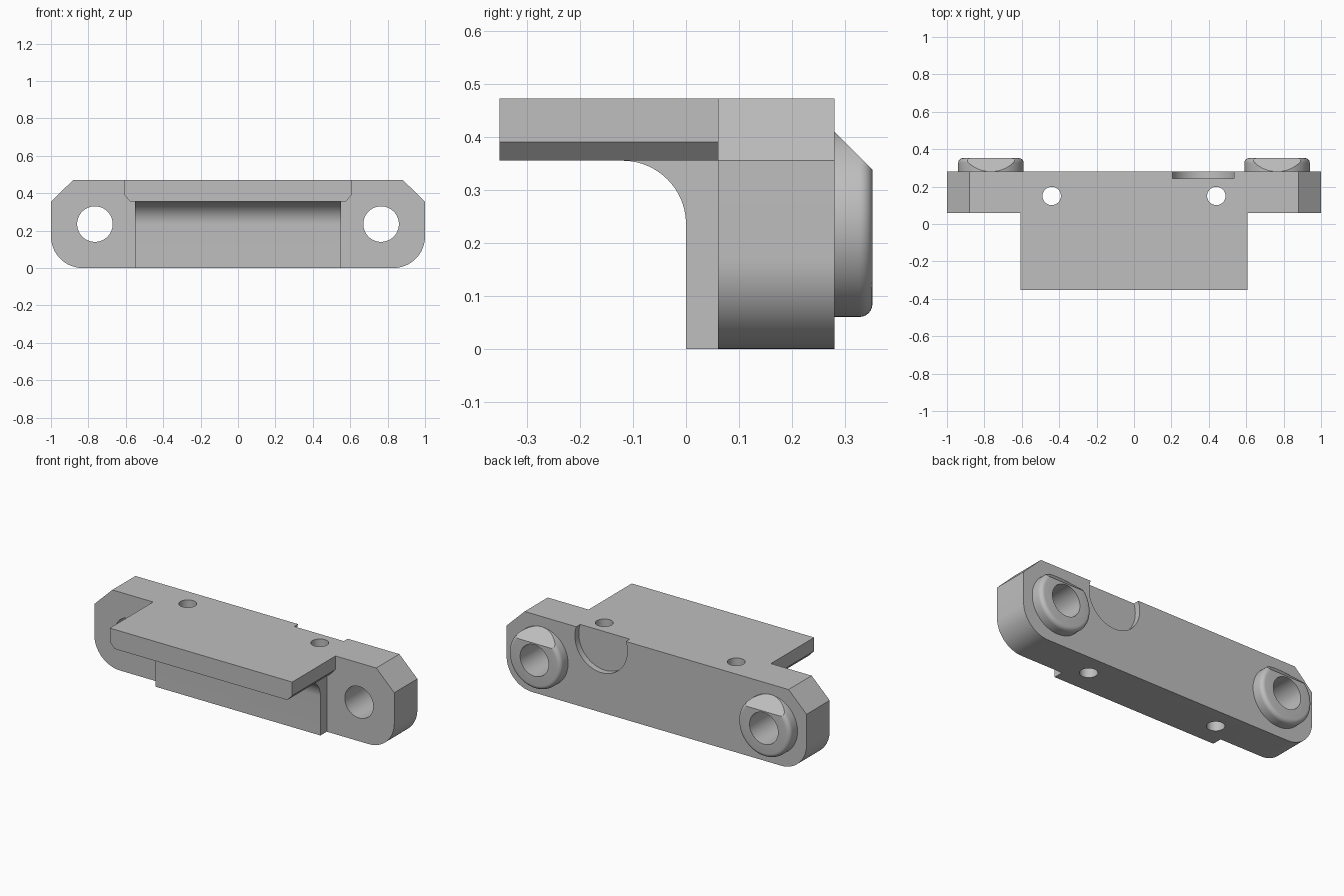
import bpy, bmesh, math

if "Cube" in bpy.data.objects:
    bpy.data.objects.remove(bpy.data.objects["Cube"])

grey = bpy.data.materials.new("plain_grey")
grey.diffuse_color = (0.52, 0.52, 0.52, 1)
grey.use_nodes = True
grey.node_tree.nodes["Principled BSDF"].inputs["Base Color"].default_value = grey.diffuse_color


def arc(cx, cy, r, a0, a1, n):
    return [(cx + r * math.cos(math.radians(a0 + (a1 - a0) * i / n)),
             cy + r * math.sin(math.radians(a0 + (a1 - a0) * i / n))) for i in range(n + 1)]


def circle(cx, cy, r, n=64):
    return arc(cx, cy, r, 0, 360, n)[:-1]


def loft(name, rings):
    """Solid through a list of equal-length rings of 3D points, capped at both ends."""
    bm = bmesh.new()
    loops = [[bm.verts.new(p) for p in ring] for ring in rings]
    n = len(loops[0])
    for a, b in zip(loops, loops[1:]):
        for i in range(n):
            j = (i + 1) % n
            bm.faces.new((a[i], a[j], b[j], b[i]))
    bm.faces.new(loops[0])
    bm.faces.new(loops[-1])
    bmesh.ops.recalc_face_normals(bm, faces=bm.faces)
    me = bpy.data.meshes.new(name)
    bm.to_mesh(me)
    bm.free()
    me.materials.append(grey)
    ob = bpy.data.objects.new(name, me)
    bpy.context.collection.objects.link(ob)
    return ob


PLACE = {'x': lambda u, v, d: (d, u, v),
         'y': lambda u, v, d: (u, d, v),
         'z': lambda u, v, d: (u, v, d)}


def prism(name, pts, axis, lo, hi):
    return loft(name, [[PLACE[axis](u, v, d) for u, v in pts] for d in (lo, hi)])


def boolean(target, tool, op):
    mod = target.modifiers.new(op, 'BOOLEAN')
    mod.operation, mod.solver, mod.object = op, 'EXACT', tool
    bpy.context.view_layer.objects.active = target
    bpy.ops.object.modifier_apply(modifier=mod.name)
    bpy.data.objects.remove(tool, do_unlink=True)


# Back plate: rounded bottom corners, chamfered top corners
R = 0.17
right = arc(1 - R, R, R, -90, 0, 16) + [(1, 0.355), (0.88, 0.472)]
outline = right + [(-x, z) for x, z in reversed(right)]
bracket = prism("bracket", outline, 'y', 0.06, 0.28)

# Top flange with chamfered lower edges
flange = prism("top_flange", [(-0.575, 0.355), (0.575, 0.355), (0.608, 0.39), (0.608, 0.472),
                              (-0.608, 0.472), (-0.608, 0.39)], 'y', -0.352, 0.12)
boolean(bracket, flange, 'UNION')

# Front web with a concave fillet under the flange
web = prism("front_web", [(0, 0), (0.1, 0), (0.1, 0.4), (-0.12, 0.4)]
            + arc(-0.12, 0.235, 0.12, 90, 0, 20), 'x', -0.55, 0.55)
boolean(bracket, web, 'UNION')

# Rounded bosses on the back, top sliced at a slant
HX, HZ, BR, F = 0.765, 0.235, 0.175, 0.025
for s in (-1, 1):
    steps = [(0.2, BR), (0.28, BR)] + [(y, r) for r, y in arc(BR - F, 0.352 - F, F, 0, 90, 6)]
    boss = loft("boss", [[(x, y, z) for x, z in circle(s * HX, HZ, r)] for y, r in steps])
    slant = prism("slant_cutter", [(0.22, 0.47), (0.5, 0.19), (0.5, 0.7), (0.22, 0.7)],
                  'x', s * HX - 0.3, s * HX + 0.3)
    boolean(boss, slant, 'DIFFERENCE')
    boolean(bracket, boss, 'UNION')

# Bolt holes front to back, and pin holes top to bottom
for s in (-1, 1):
    boolean(bracket, prism("bolt_hole", circle(s * HX, HZ, 0.095), 'y', -0.5, 0.5), 'DIFFERENCE')
    boolean(bracket, prism("pin_hole", circle(s * 0.44, 0.15, 0.049, 48), 'z', -0.2, 0.7),
            'DIFFERENCE')

# Shallow round recess breaking through the top of the back face
boolean(bracket, prism("round_recess", circle(0.37, 0.415, 0.175), 'y', 0.243, 0.4), 'DIFFERENCE')

bpy.ops.object.select_all(action='DESELECT')
bracket.select_set(True)
bpy.context.view_layer.objects.active = bracket
bpy.ops.object.shade_smooth_by_angle(angle=math.radians(25))
